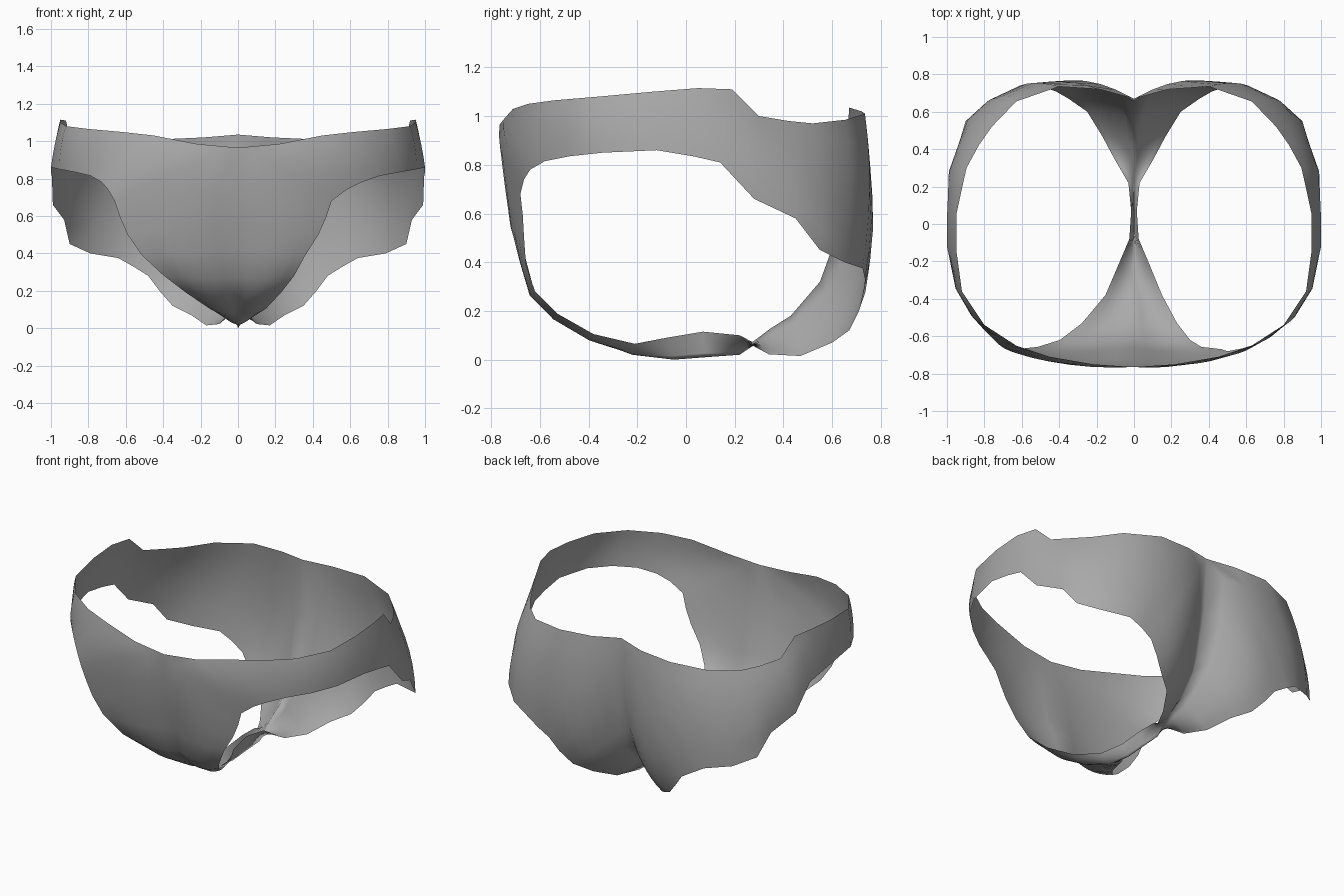
import bpy
import bmesh
from mathutils import Vector

cube = bpy.data.objects.get("Cube")
if cube:
    bpy.data.objects.remove(cube, do_unlink=True)

# One flat colour for the cloth
cloth = bpy.data.materials.new("grey cloth")
cloth.use_nodes = True
grey = (0.4, 0.4, 0.4, 1)
cloth.diffuse_color = grey
cloth.node_tree.nodes["Principled BSDF"].inputs["Base Color"].default_value = grey

# Each rib runs from the waistband or centre seam to the leg opening:
# (outer point, leg point, bulge). The left half is given.
waist_ribs = [
    ((0, -.765, .965), (.5, -.68, .68), .035),
    ((.22, -.75, .985), (.58, -.665, .74), .03),
    ((.45, -.71, 1.03), (.66, -.64, .78), .02),
    ((.63, -.65, 1.05), (.76, -.58, .815), .01),
    ((.8, -.54, 1.065), (.87, -.48, .835), .01),
    ((.92, -.36, 1.08), (.955, -.34, .85), .01),
    ((.95, -.14, 1.1), (1, -.12, .86), .005),
    ((.95, .05, 1.115), (1, .03, .835), .005),
    ((.92, .19, 1.11), (.995, .14, .81), .01),
    ((.895, .3, 1), (.99, .28, .66), .02),
    ((.83, .42, .98), (.93, .45, .58), .03),
    ((.76, .52, .97), (.9, .55, .45), .03),
    ((.63, .655, .985), (.79, .65, .4), .03),
    ((.4, .735, 1.01), (.64, .725, .375), .03),
    ((.18, .72, 1.02), (.56, .735, .33), .04),
    ((0, .67, 1.035), (.48, .73, .28), .07),
]
# Seam ribs: (seam y, seam z), leg point, bulge, from back to front
seam_ribs = [
    ((.65, .7), (.42, .71, .2), .07),
    ((.59, .43), (.35, .67, .12), .05),
    ((.55, .32), (.25, .6, .07), .03),
    ((.43, .18), (.17, .47, .015), .02),
    ((.35, .13), (.1, .34, .022), .01),
    ((.22, .02), (.03, .22, .1), 0),
    ((.08, .01), (.015, .07, .115), 0),
    ((-.05, 0), (.025, -.08, .09), 0),
    ((-.22, .02), (.08, -.21, .065), .01),
    ((-.38, .09), (.15, -.38, .105), .025),
    ((-.52, .17), (.23, -.53, .19), .025),
    ((-.62, .27), (.3, -.62, .28), .025),
    ((-.66, .42), (.36, -.657, .39), .025),
    ((-.71, .57), (.43, -.665, .5), .03),
    ((-.745, .78), (.47, -.67, .59), .03),
]
ribs = waist_ribs + [((0, *seam), leg, bulge) for seam, leg, bulge in seam_ribs]
STEPS = 6
BODY_CENTRE = Vector((0, 0, .55))


def rib_points(outer, leg, bulge, side):
    """Points along one rib, bowed away from the body centre."""
    a, b = Vector(outer), Vector(leg)
    # The right front leg opening is cut a little wider
    if side < 0 and b.y < -.3:
        b.x += .16 * max(0, min(1, (b.z - .1) / .3, (.84 - b.z) / .14))
    out = ((a + b) / 2 - BODY_CENTRE).normalized()
    points = []
    for i in range(STEPS + 1):
        t = i / STEPS
        p = a.lerp(b, t) + out * bulge * 4 * t * (1 - t)
        points.append(Vector((p.x * side, p.y, max(p.z, 0))))
    return points


# Skin each half as a closed band around its leg opening
bm = bmesh.new()
for side in (1, -1):
    grid = [[bm.verts.new(p) for p in rib_points(*rib, side)] for rib in ribs]
    for k, rib in enumerate(grid):
        after = grid[(k + 1) % len(grid)]
        for i in range(STEPS):
            quad = [rib[i], rib[i + 1], after[i + 1], after[i]]
            bm.faces.new(quad if side > 0 else quad[::-1])

# Sew the halves together along the centre seam
seam = [v for v in bm.verts if abs(v.co.x) < .0001]
bmesh.ops.remove_doubles(bm, verts=seam, dist=.0005)

mesh = bpy.data.meshes.new("briefs")
bm.to_mesh(mesh)
bm.free()
mesh.materials.append(cloth)
mesh.polygons.foreach_set("use_smooth", [True] * len(mesh.polygons))
briefs = bpy.data.objects.new("briefs", mesh)
bpy.context.collection.objects.link(briefs)
